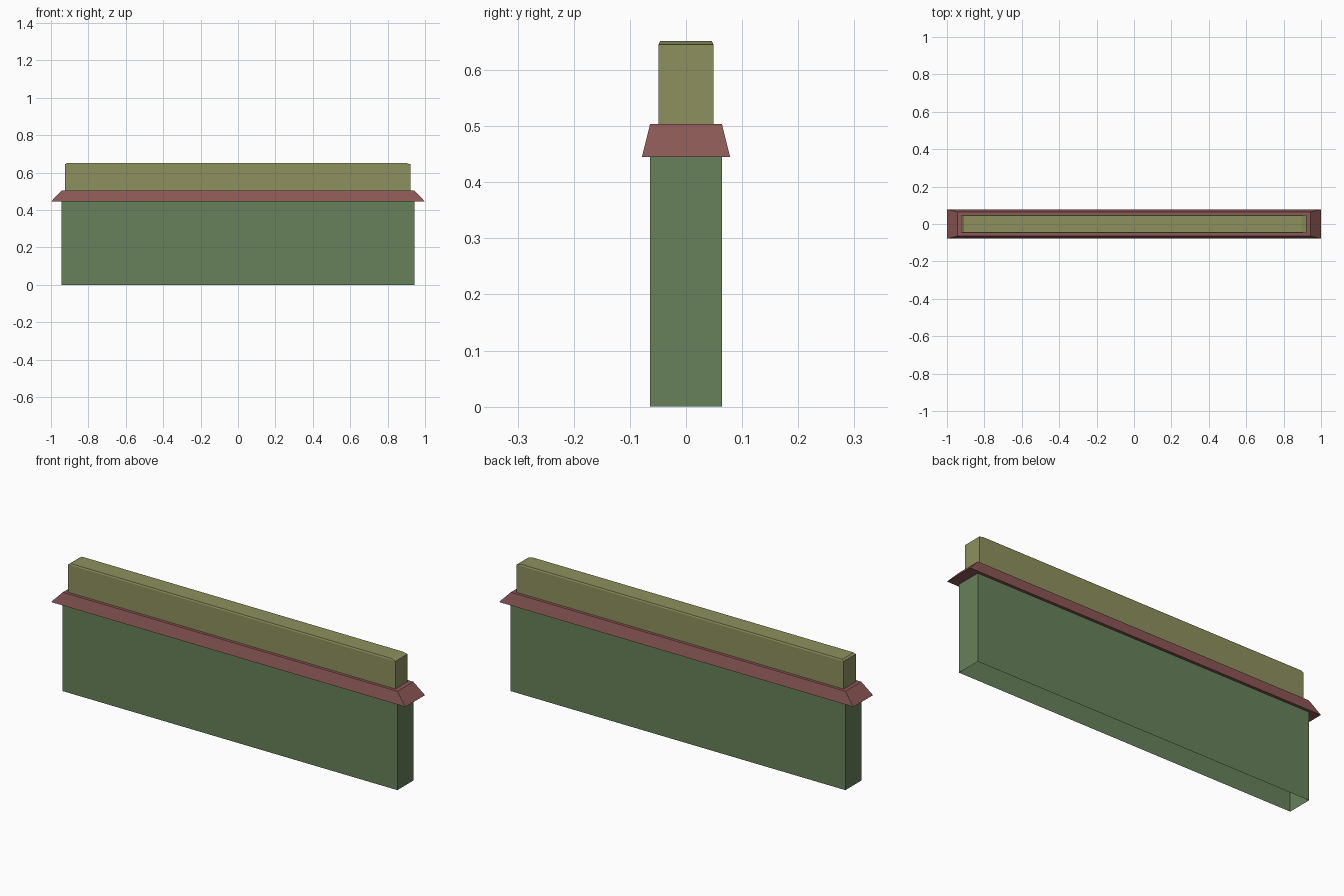
import bpy, bmesh

if "Cube" in bpy.data.objects:
    bpy.data.objects.remove(bpy.data.objects["Cube"])


def material(name, rgb):
    m = bpy.data.materials.new(name)
    m.diffuse_color = (*rgb, 1.0)
    m.use_nodes = True
    m.node_tree.nodes["Principled BSDF"].inputs["Base Color"].default_value = m.diffuse_color
    return m


def loft(name, rings, mat, cap_top=False):
    """Join rectangular rings (x_left, x_right, half_depth, z) into an open shell."""
    bm = bmesh.new()
    loops = [[bm.verts.new(p) for p in ((l, -d, z), (r, -d, z), (r, d, z), (l, d, z))]
             for l, r, d, z in rings]
    for a, b in zip(loops, loops[1:]):
        for i in range(4):
            j = (i + 1) % 4
            bm.faces.new((a[i], a[j], b[j], b[i]))
    if cap_top:
        bm.faces.new(loops[-1])
    me = bpy.data.meshes.new(name)
    bm.to_mesh(me)
    bm.free()
    me.materials.append(mat)
    ob = bpy.data.objects.new(name, me)
    bpy.context.collection.objects.link(ob)
    return ob


green = material("moss green", (0.135, 0.220, 0.100))
red = material("dusty red", (0.265, 0.100, 0.094))
olive = material("olive", (0.268, 0.280, 0.112))

# Lower wall, hollow and open underneath
loft("lower_wall", [(-0.944, 0.944, 0.064, 0.0),
                    (-0.944, 0.944, 0.064, 0.445)], green)

# Flared ledge: underside, sloped sides, flat top rim
loft("sloped_ledge", [(-0.944, 0.944, 0.064, 0.445),
                      (-1.0, 1.0, 0.0785, 0.445),
                      (-0.944, 0.944, 0.064, 0.504),
                      (-0.924, 0.922, 0.049, 0.504)], red)

# Upper wall with a small chamfer around the top
loft("upper_wall", [(-0.924, 0.922, 0.049, 0.504),
                    (-0.924, 0.922, 0.049, 0.645),
                    (-0.914, 0.896, 0.046, 0.652)], olive, cap_top=True)
